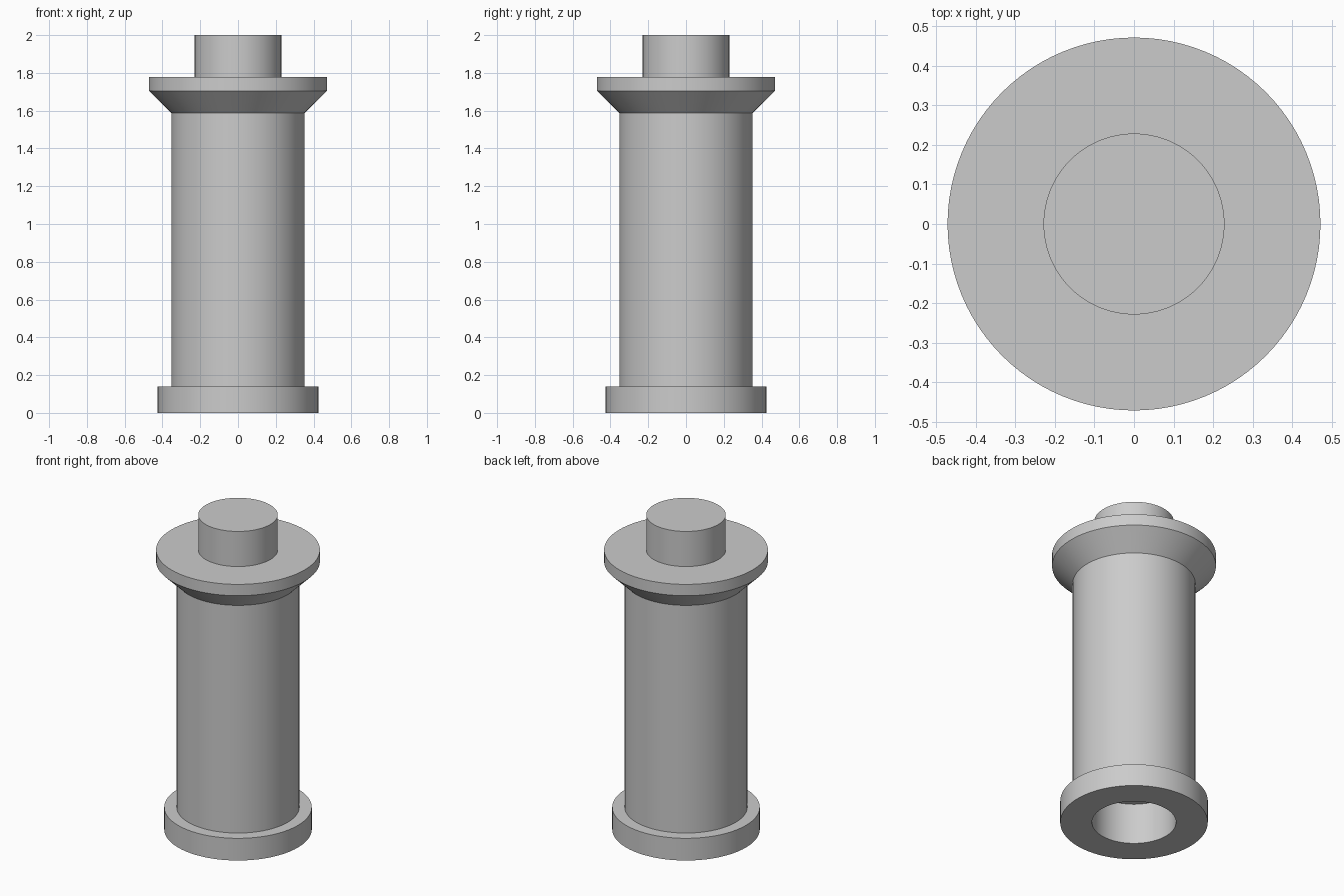
import bpy
import bmesh
import math

cube = bpy.data.objects.get("Cube")
if cube:
    bpy.data.objects.remove(cube, do_unlink=True)

# Single plain grey
grey = bpy.data.materials.new("plain_grey")
grey.use_nodes = True
colour = (0.6, 0.6, 0.6, 1)
grey.diffuse_color = colour
grey.node_tree.nodes["Principled BSDF"].inputs["Base Color"].default_value = colour


def lathe(name, profile, segments=96):
    """Spin a radius/height profile, starting and ending on the axis, around z."""
    bm = bmesh.new()
    verts = [bm.verts.new((r, 0, z)) for r, z in profile]
    edges = [bm.edges.new(pair) for pair in zip(verts, verts[1:])]
    bmesh.ops.spin(bm, geom=verts + edges, cent=(0, 0, 0), axis=(0, 0, 1),
                   angle=math.tau, steps=segments)
    bmesh.ops.remove_doubles(bm, verts=bm.verts, dist=0.0001)
    bmesh.ops.recalc_face_normals(bm, faces=bm.faces)
    mesh = bpy.data.meshes.new(name)
    bm.to_mesh(mesh)
    bm.free()
    obj = bpy.data.objects.new(name, mesh)
    bpy.context.collection.objects.link(obj)
    mesh.materials.append(grey)
    bpy.ops.object.select_all(action="DESELECT")
    obj.select_set(True)
    bpy.context.view_layer.objects.active = obj
    bpy.ops.object.shade_smooth_by_angle(angle=math.radians(30))
    return obj


stud_r, bore_r, barrel_r, base_r, flange_r = 0.229, 0.242, 0.353, 0.425, 0.472
bore_top, base_top, cone_low, cone_top, flange_top = 0.26, 0.141, 1.588, 1.705, 1.777

# One turned body: blind socket, foot ring, barrel, flared flange and top stud
lathe("turned_post", [
    (0, bore_top), (bore_r, bore_top), (bore_r, 0),
    (base_r, 0), (base_r, base_top),
    (barrel_r, base_top), (barrel_r, cone_low),
    (flange_r, cone_top), (flange_r, flange_top),
    (stud_r, flange_top), (stud_r, 2), (0, 2),
])
